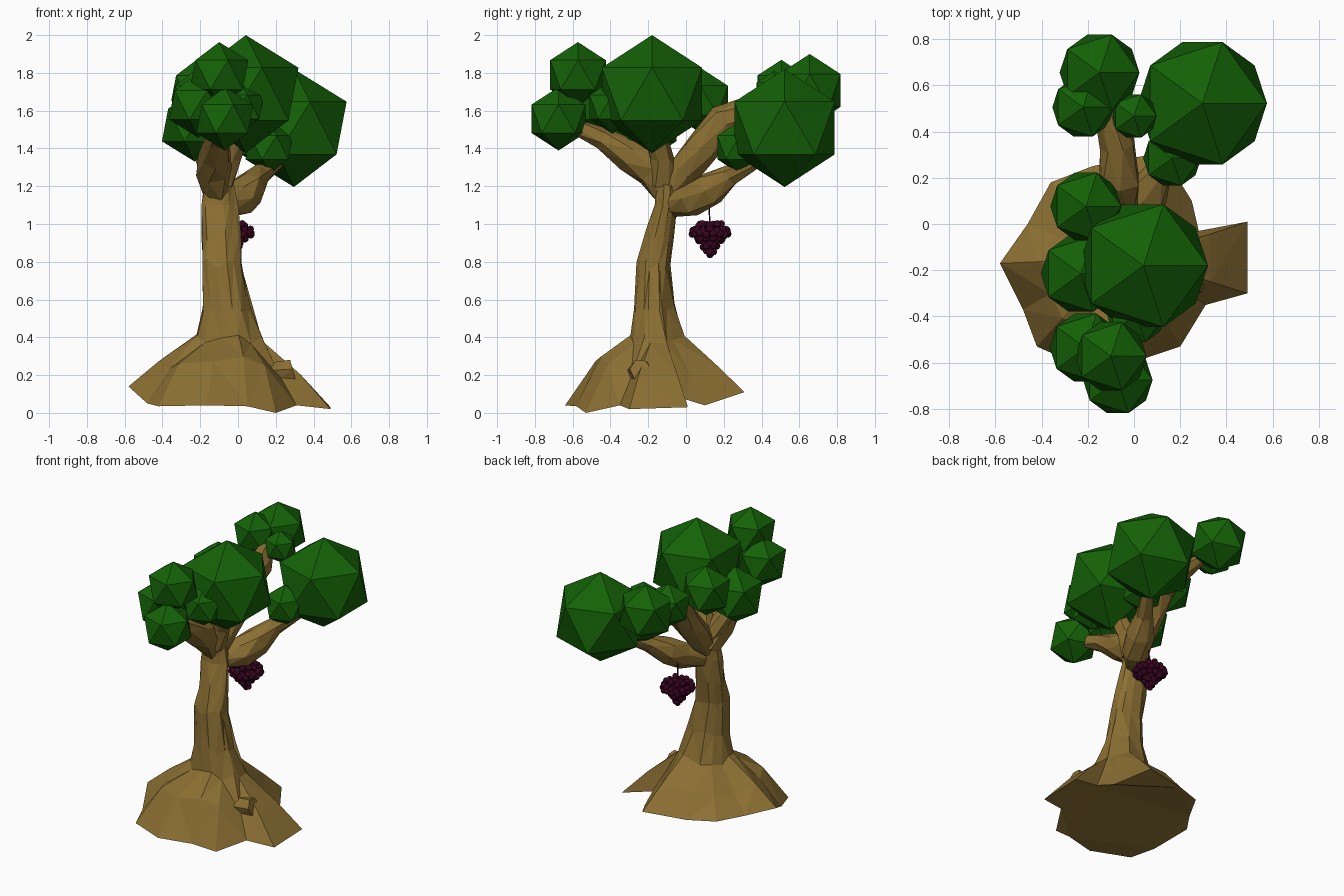
import bpy, bmesh, math, random
from mathutils import Vector, Matrix

if "Cube" in bpy.data.objects:
    bpy.data.objects.remove(bpy.data.objects["Cube"])

random.seed(4)


def material(name, rgb):
    m = bpy.data.materials.new(name)
    m.diffuse_color = (*rgb, 1)
    m.use_nodes = True
    m.node_tree.nodes["Principled BSDF"].inputs["Base Color"].default_value = m.diffuse_color
    return m


BARK = material("bark", (0.26, 0.16, 0.033))
LEAF = material("leaf", (0.007, 0.12, 0.002))
FRUIT = material("fruit", (0.05, 0.002, 0.018))


def finish(name, bm, mat):
    bmesh.ops.recalc_face_normals(bm, faces=bm.faces)
    me = bpy.data.meshes.new(name)
    bm.to_mesh(me)
    bm.free()
    me.materials.append(mat)
    ob = bpy.data.objects.new(name, me)
    bpy.context.collection.objects.link(ob)
    return ob


def loft(name, rings, mat):
    """Skin a list of equal-length point rings and cap both ends."""
    bm = bmesh.new()
    vs = [[bm.verts.new(p) for p in r] for r in rings]
    n = len(vs[0])
    for a, b in zip(vs, vs[1:]):
        for i in range(n):
            bm.faces.new((a[i], a[(i + 1) % n], b[(i + 1) % n], b[i]))
    bm.faces.new(vs[0][::-1])
    bm.faces.new(vs[-1])
    bmesh.ops.triangulate(bm, faces=bm.faces[:])
    return finish(name, bm, mat)


def limb(name, path, mat=BARK, sides=7, rough=0.12):
    """Tapered faceted limb along (x, y, z, radius) stations."""
    pts = [Vector(p[:3]) for p in path]
    rings = []
    for k, c in enumerate(pts):
        d = (pts[min(k + 1, len(pts) - 1)] - pts[max(k - 1, 0)]).normalized()
        u = d.cross(Vector((0.93, -0.3, 0.2))).normalized()
        v = d.cross(u)
        ring = []
        for i in range(sides):
            t = math.tau * (i + 0.3 * k) / sides
            r = path[k][3] * (1 + random.uniform(-rough, rough))
            ring.append(c + (u * math.cos(t) + v * math.sin(t)) * r)
        rings.append(ring)
    return loft(name, rings, mat)


# Trunk with flared root skirt
foot = [(.49, .01, .03), (.28, -.03, .08), (.25, .10, .04), (.12, .31, .11),
        (-.18, .25, .11), (-.36, .18, .12), (-.46, 0, .12), (-.58, -.17, .14),
        (-.48, -.37, .05), (-.42, -.53, .035), (-.17, -.64, .04), (.05, -.58, .035),
        (.20, -.53, .0), (.31, -.35, .04), (.49, -.30, .02)]
angles = [math.atan2(y + .15, x + .05) for x, y, z in foot]
levels = [(-.04, -.15, .19, .145, .39), (-.06, -.17, .135, .11, .56),
          (-.085, -.17, .112, .09, .78), (-.09, -.14, .105, .078, .94),
          (-.10, -.105, .10, .06, 1.10), (-.10, -.10, .08, .06, 1.20),
          (-.10, -.10, .05, .04, 1.26)]
upper = []
for cx, cy, rx, ry, z in levels:
    ring = []
    for a in angles:
        j = 1 + random.uniform(-.09, .06)
        ring.append((cx + rx * j * math.cos(a), cy + ry * j * math.sin(a),
                     z + random.uniform(-.03, .03) * (z < 1)))
    upper.append(ring)
shoulder = []
for p, q in zip(foot, upper[0]):
    m = Vector(p).lerp(Vector(q), 0.45)
    m.z += random.uniform(-.02, .03) + (.07 if p[1] < -.4 else 0)
    shoulder.append(m)
loft("trunk", [foot, shoulder] + upper, BARK)
limb("root_knot", [(.18, -.24, .2, .07), (.29, -.24, .23, .06)], sides=6)

# Branches
limb("right_branch", [(-.08, -.08, 1.10, .06), (.0, .03, 1.13, .09), (.06, .13, 1.19, .09),
                      (.12, .24, 1.26, .055), (.24, .42, 1.36, .035)])
limb("back_branch", [(-.10, -.10, 1.16, .07), (-.08, -.02, 1.28, .085), (-.06, .09, 1.41, .085),
                     (-.06, .20, 1.54, .09), (-.07, .34, 1.60, .075), (-.14, .55, 1.68, .04)])
limb("front_branch", [(-.11, -.09, 1.16, .075), (-.13, -.17, 1.29, .10),
                      (-.13, -.30, 1.37, .085), (-.12, -.45, 1.45, .06), (-.09, -.60, 1.52, .04)])
limb("crown_branch", [(-.10, -.12, 1.22, .09), (-.05, -.13, 1.36, .065), (.02, -.17, 1.52, .05)])
limb("left_branch", [(-.12, -.12, 1.24, .07), (-.18, -.16, 1.38, .06), (-.22, -.20, 1.48, .05)])

# Leaf clumps: x, y, z, radius
clumps = [(.041, -.18, 1.688, .312), (.296, .522, 1.508, .312), (-.149, .655, 1.707, .193),
          (-.22, .505, 1.72, .149), (0, .467, 1.70, .11), (.165, .285, 1.405, .14),
          (-.208, .076, 1.655, .172), (-.23, -.215, 1.524, .193), (-.10, -.572, 1.79, .173),
          (-.07, -.675, 1.557, .168), (-.21, -.535, 1.63, .173), (.01, -.39, 1.62, .142)]
for i, (x, y, z, r) in enumerate(clumps):
    bm = bmesh.new()
    bmesh.ops.create_icosphere(bm, subdivisions=1, radius=r, matrix=Matrix.Translation((x, y, z)))
    finish(f"leaf_clump_{i + 1}", bm, LEAF)

# Hanging fruit bunch: z, ring radius, count
bm = bmesh.new()
for k, (z, r, n) in enumerate([(.995, .06, 9), (.99, .02, 3), (.965, .09, 15), (.945, .095, 16),
                               (.955, .045, 8), (.92, .065, 11), (.905, .035, 6),
                               (.88, .035, 6), (.855, .018, 4), (.833, 0, 1)]):
    for i in range(n):
        a = math.tau * (i + .5 * (k % 2)) / n
        p = (-.025 + r * math.cos(a), .127 + r * math.sin(a), z + random.uniform(-.008, .008))
        bmesh.ops.create_icosphere(bm, subdivisions=2, radius=.02, matrix=Matrix.Translation(p))
finish("fruit_bunch", bm, FRUIT)
limb("fruit_stem", [(-.02, .12, 1.14, .004), (-.025, .127, .97, .004)], FRUIT, 5)
